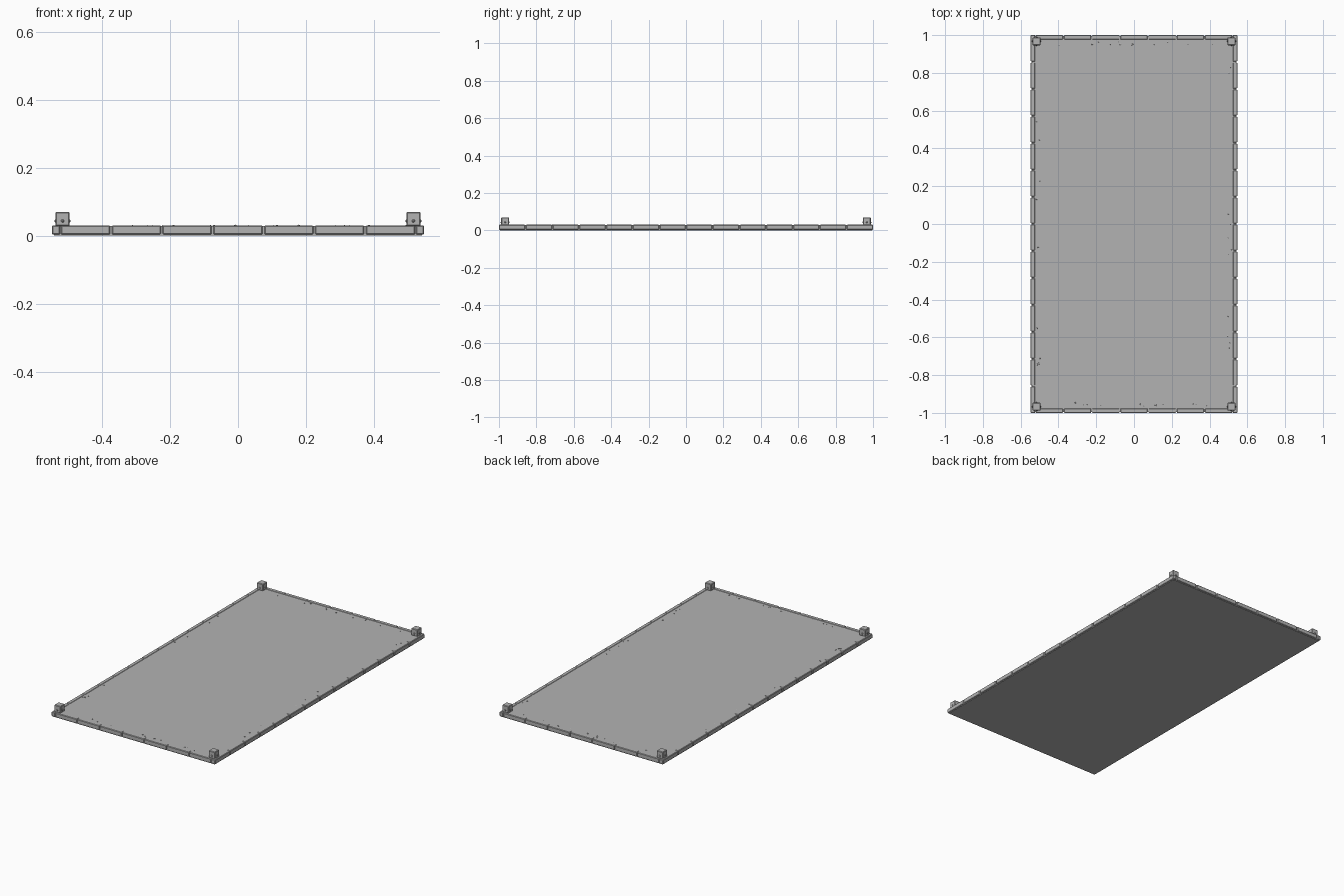
import bpy
import random
from mathutils import Matrix
import bmesh

random.seed(4)
HALF_X, HALF_Y = 0.547, 1.0
RIM = 0.024      # width of the edging stones
GAP = 0.005      # joint between stones

old = bpy.data.objects.get("Cube")
if old:
    bpy.data.objects.remove(old, do_unlink=True)

stone = bpy.data.materials.new("grey stone")
stone.use_nodes = True
GREY = (0.45, 0.45, 0.45, 1)
stone.diffuse_color = GREY
stone.node_tree.nodes["Principled BSDF"].inputs["Base Color"].default_value = GREY


def add_object(name, bm):
    mesh = bpy.data.meshes.new(name)
    bm.to_mesh(mesh)
    bm.free()
    mesh.materials.append(stone)
    obj = bpy.data.objects.new(name, mesh)
    bpy.context.collection.objects.link(obj)
    return obj


def box(name, centre, size, bevel=0.0):
    bm = bmesh.new()
    bmesh.ops.create_cube(bm, size=1, matrix=Matrix.Translation(centre)
                          @ Matrix.Diagonal((*size, 1)))
    obj = add_object(name, bm)
    if bevel:
        mod = obj.modifiers.new("worn edges", "BEVEL")
        mod.width = bevel
        mod.segments = 1
    return obj


# Floor slab
box("floor_slab", (0, 0, 0.014),
    (2 * (HALF_X - 0.006), 2 * (HALF_Y - 0.006), 0.028))

# Edging stones: long sides run the full length, short sides fit between
LOW, HIGH = 0.003, 0.03
mid_z, tall = (LOW + HIGH) / 2, HIGH - LOW


def stone_row(name, count, half_length, offset, along_y):
    step = 2 * half_length / count
    for side in (-1, 1):
        for i in range(count):
            pos = -half_length + step * (i + 0.5)
            # end stones keep the outer corner flush
            start = pos - step / 2 + (0 if i == 0 and along_y else GAP / 2)
            end = pos + step / 2 - (0 if i == count - 1 and along_y else GAP / 2)
            centre, length = (start + end) / 2, end - start
            if along_y:
                box(name, (side * offset, centre, mid_z), (RIM, length, tall), 0.003)
            else:
                box(name, (centre, side * offset, mid_z), (length, RIM, tall), 0.003)


stone_row("side_edging_stone", 14, HALF_Y, HALF_X - RIM / 2, True)
stone_row("end_edging_stone", 7, HALF_X - RIM, HALF_Y - RIM / 2, False)

# Corner posts with a small stud on each face
for sx in (-1, 1):
    for sy in (-1, 1):
        x, y = sx * 0.516, sy * 0.967
        box("corner_post", (x, y, 0.049), (0.042, 0.042, 0.042), 0.003)
        box("post_stud_x", (x, y, 0.043), (0.048, 0.008, 0.008), 0.002)
        box("post_stud_y", (x, y, 0.043), (0.008, 0.048, 0.008), 0.002)

# Pebbles scattered just inside the edging
bm = bmesh.new()


def pebble(x, y):
    size = random.uniform(0.003, 0.006)
    bmesh.ops.create_icosphere(
        bm, subdivisions=1, radius=size,
        matrix=Matrix.Translation((x, y, 0.028)) @ Matrix.Diagonal((1, 1, 0.7, 1)))


for side in (-1, 1):
    for i in range(11):
        pebble(side * random.uniform(0.495, 0.515), random.uniform(-0.9, 0.9))
        pebble(random.uniform(-0.45, 0.45), side * random.uniform(0.945, 0.965))
add_object("pebbles", bm)
